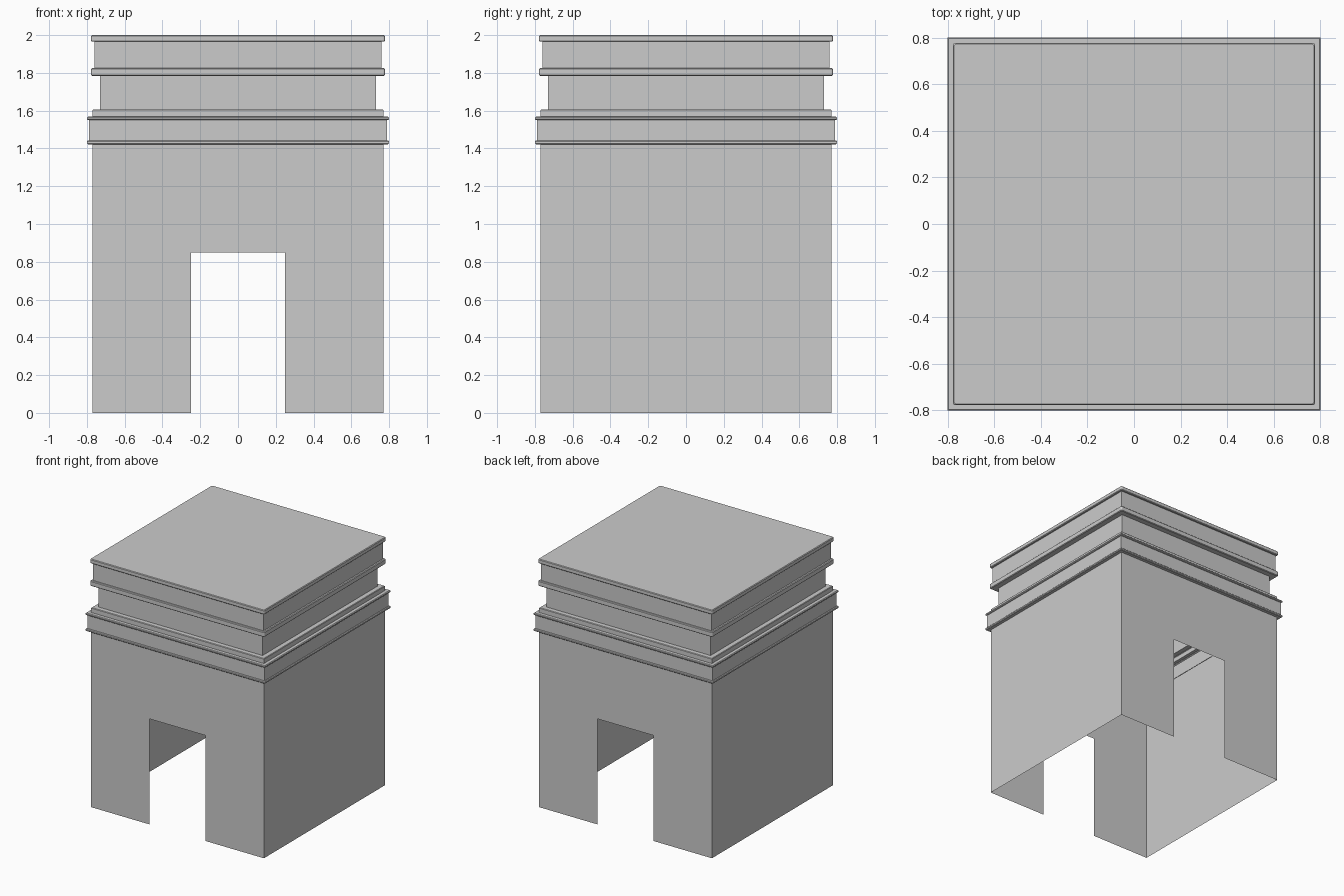
import bpy, bmesh, math

if "Cube" in bpy.data.objects:
    bpy.data.objects.remove(bpy.data.objects["Cube"])

WALL, WALL_TOP = 0.77, 1.422
DOOR_W, DOOR_H = 0.25, 0.85


def finish(name, bm):
    bmesh.ops.remove_doubles(bm, verts=bm.verts[:], dist=0.0001)
    mesh = bpy.data.meshes.new(name)
    bm.to_mesh(mesh)
    bm.free()
    obj = bpy.data.objects.new(name, mesh)
    bpy.context.collection.objects.link(obj)


def square_outline(half, radius):
    """Square with corners rounded by radius (sharp if zero)."""
    if radius == 0:
        return [(half, -half), (half, half), (-half, half), (-half, -half)]
    pts, c = [], half - radius
    for k, (sx, sy) in enumerate([(1, -1), (1, 1), (-1, 1), (-1, -1)]):
        for i in range(4):
            a = math.radians(-90 + 90 * k + 30 * i)
            pts.append((sx * c + radius * math.cos(a), sy * c + radius * math.sin(a)))
    return pts


def square_band(name, profile, radius=0.0, cap=False):
    """Carry a (half width, height) profile around the square plan."""
    bm = bmesh.new()
    rings = [[bm.verts.new((x, y, z)) for x, y in square_outline(h, radius)]
             for h, z in profile]
    n = len(rings[0])
    for low, high in zip(rings, rings[1:]):
        for i in range(n):
            j = (i + 1) % n
            bm.faces.new((low[i], low[j], high[j], high[i]))
    if cap:
        bm.faces.new(rings[-1])
    finish(name, bm)


def lip(inner_low, outer, inner_high, z0, z1, b=0.005):
    """Projecting strip with softened edges."""
    return [(inner_low, z0), (outer - b, z0), (outer, z0 + b),
            (outer, z1 - b), (outer - b, z1), (inner_high, z1)]


# Thin walls: doorway through front and back, plain sides
bm = bmesh.new()
for s in (-1, 1):
    front = [(-WALL, 0), (-DOOR_W, 0), (-DOOR_W, DOOR_H), (DOOR_W, DOOR_H),
             (DOOR_W, 0), (WALL, 0), (WALL, WALL_TOP), (-WALL, WALL_TOP)]
    bm.faces.new([bm.verts.new((-s * x, s * WALL, z)) for x, z in front])
    side = [(-WALL, 0), (WALL, 0), (WALL, WALL_TOP), (-WALL, WALL_TOP)]
    bm.faces.new([bm.verts.new((s * WALL, s * y, z)) for y, z in side])
finish("walls", bm)

# Main cornice: two lips around a flat band, then a step in to the neck
square_band("cornice",
            lip(WALL, 0.80, 0.79, WALL_TOP, 1.442)
            + lip(0.79, 0.80, 0.77, 1.55, 1.568)
            + [(0.77, 1.603), (0.766, 1.607), (0.73, 1.607)])

# Recessed neck
square_band("neck", [(0.73, 1.607), (0.73, 1.783)])

# Middle lip, upper band and closed roof slab
square_band("middle_lip", lip(0.73, 0.777, 0.76, 1.783, 1.825), 0.01)
square_band("upper_band", [(0.76, 1.825), (0.76, 1.965)])
square_band("roof_slab", lip(0.76, 0.777, 0.765, 1.965, 2.0), 0.01, cap=True)
